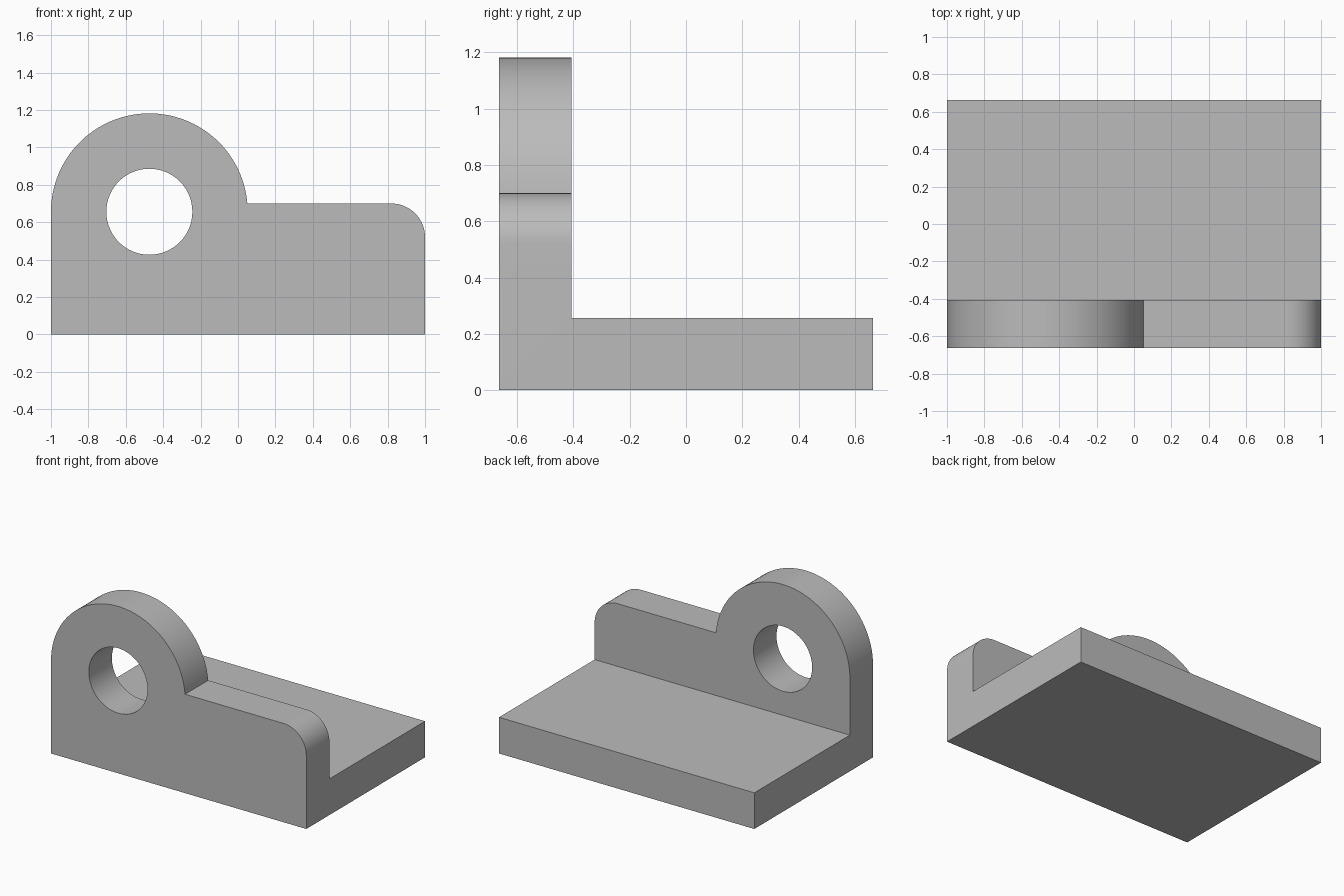
import bpy
import bmesh
from math import radians, sin, cos, asin, pi

cube = bpy.data.objects.get("Cube")
if cube:
    bpy.data.objects.remove(cube, do_unlink=True)

# Main dimensions
HALF_DEPTH = 0.664
WALL_BACK = -0.406
BASE_TOP = 0.256
LUG_X, LUG_Z, LUG_R, HOLE_R = -0.474, 0.656, 0.526, 0.23
SHELF_Z, CORNER_R = 0.70, 0.18


def arc(cx, cz, r, start, end, steps):
    """Points on an arc in the front plane, angles in radians."""
    angles = [start + (end - start) * i / steps for i in range(steps + 1)]
    return [(cx + r * cos(a), cz + r * sin(a)) for a in angles]


def extrude_profile(name, points, y0, y1):
    """Closed solid from an x-z outline swept from y0 to y1."""
    bm = bmesh.new()
    face = bm.faces.new([bm.verts.new((x, y0, z)) for x, z in points])
    new = bmesh.ops.extrude_face_region(bm, geom=[face])["geom"]
    verts = [g for g in new if isinstance(g, bmesh.types.BMVert)]
    bmesh.ops.translate(bm, verts=verts, vec=(0, y1 - y0, 0))
    bmesh.ops.recalc_face_normals(bm, faces=bm.faces)
    mesh = bpy.data.meshes.new(name)
    bm.to_mesh(mesh)
    bm.free()
    obj = bpy.data.objects.new(name, mesh)
    bpy.context.collection.objects.link(obj)
    return obj


def cut(obj, cutter):
    """Subtract the cutter, then remove it."""
    cutter.hide_render = True
    mod = obj.modifiers.new("cut", "BOOLEAN")
    mod.operation = "DIFFERENCE"
    mod.solver = "EXACT"
    mod.object = cutter
    bpy.ops.object.select_all(action="DESELECT")
    obj.select_set(True)
    bpy.context.view_layer.objects.active = obj
    bpy.ops.object.modifier_apply(modifier=mod.name)
    bpy.data.objects.remove(cutter, do_unlink=True)


# Full-depth block with the round lug, low shelf and rounded corner
outline = [(-1, 0), (1, 0)]
outline += arc(1 - CORNER_R, SHELF_Z - CORNER_R, CORNER_R, 0, pi / 2, 16)
outline += arc(LUG_X, LUG_Z, LUG_R, asin((SHELF_Z - LUG_Z) / LUG_R), pi, 48)
bracket = extrude_profile("angle_bracket", outline, -HALF_DEPTH, HALF_DEPTH)

# Clear the space above the base plate, behind the upright wall
space = [(-2, BASE_TOP), (2, BASE_TOP), (2, 2), (-2, 2)]
cut(bracket, extrude_profile("space_cutter", space, WALL_BACK, 1))

# Bore through the lug
bore = arc(LUG_X, LUG_Z, HOLE_R, 0, 2 * pi, 64)[:-1]
cut(bracket, extrude_profile("bore_cutter", bore, -1, 0))

# Plain grey finish
grey = bpy.data.materials.new("plain_grey")
grey.use_nodes = True
colour = (0.5, 0.5, 0.5, 1)
grey.diffuse_color = colour
grey.node_tree.nodes["Principled BSDF"].inputs["Base Color"].default_value = colour
bracket.data.materials.clear()
bracket.data.materials.append(grey)

bpy.ops.object.shade_smooth_by_angle(angle=radians(30))
